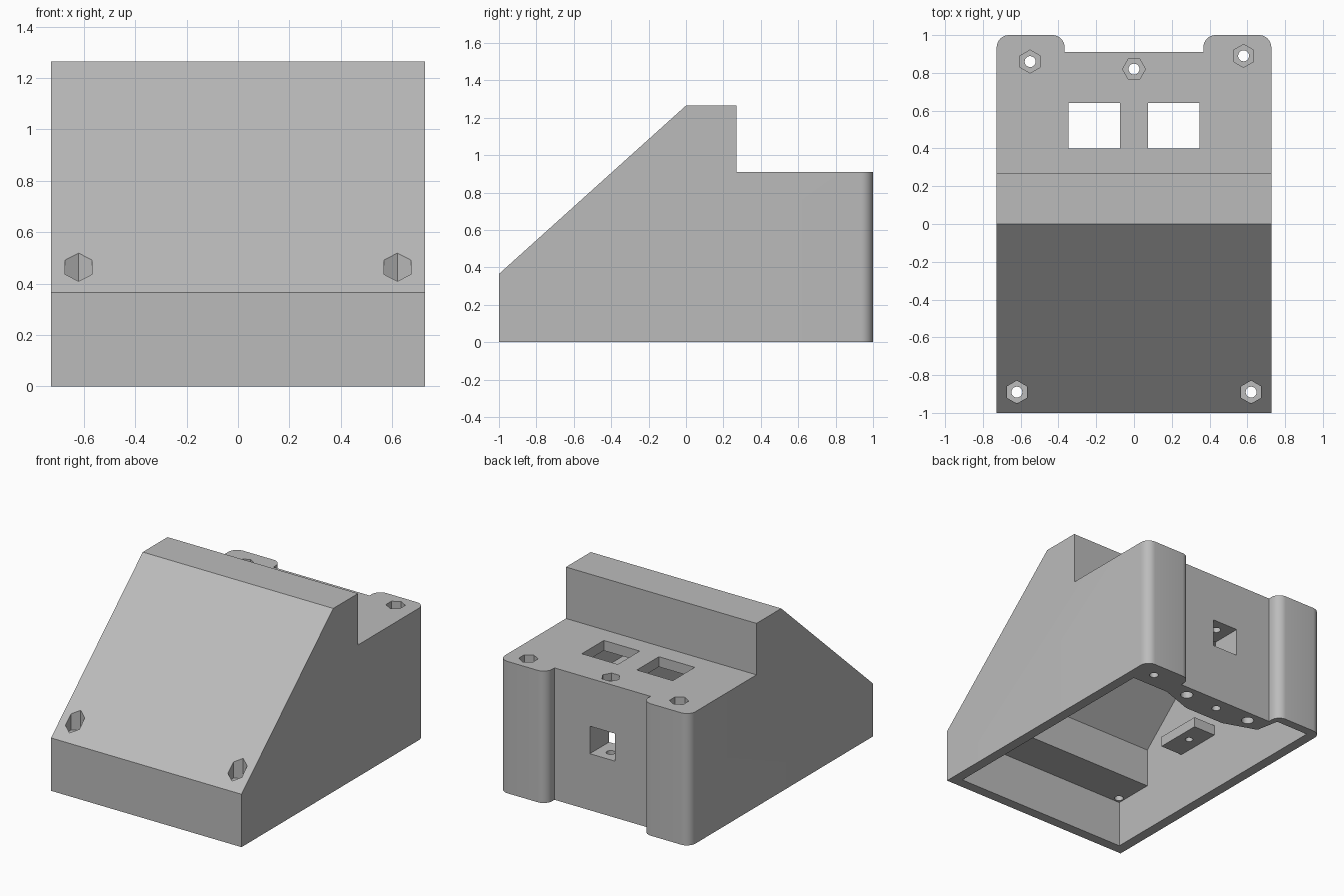
import bpy
import bmesh
from math import cos, sin, pi, radians
from mathutils import Vector

if "Cube" in bpy.data.objects:
    bpy.data.objects.remove(bpy.data.objects["Cube"], do_unlink=True)

grey = bpy.data.materials.new("plain grey plastic")
grey.use_nodes = True
grey.diffuse_color = (0.5, 0.5, 0.5, 1)
grey.node_tree.nodes["Principled BSDF"].inputs["Base Color"].default_value = (0.5, 0.5, 0.5, 1)

W = 0.727        # half width
WALL = 0.07


def prism(name, points, axis, lo, hi):
    """Extrude a 2D outline: axis 'z' takes (x, y) points, axis 'x' takes (y, z) points."""
    bm = bmesh.new()
    place = (lambda p: (p[0], p[1], lo)) if axis == "z" else (lambda p: (lo, p[0], p[1]))
    face = bm.faces.new([bm.verts.new(place(p)) for p in points])
    grown = bmesh.ops.extrude_face_region(bm, geom=[face])
    move = Vector((0, 0, hi - lo)) if axis == "z" else Vector((hi - lo, 0, 0))
    bmesh.ops.translate(bm, vec=move,
                        verts=[v for v in grown["geom"] if isinstance(v, bmesh.types.BMVert)])
    bmesh.ops.recalc_face_normals(bm, faces=bm.faces)
    mesh = bpy.data.meshes.new(name)
    bm.to_mesh(mesh)
    bm.free()
    mesh.materials.append(grey)
    obj = bpy.data.objects.new(name, mesh)
    bpy.context.collection.objects.link(obj)
    return obj


def box(name, x0, x1, y0, y1, z0, z1):
    return prism(name, [(x0, y0), (x1, y0), (x1, y1), (x0, y1)], "z", z0, z1)


def column(name, x, y, radius, sides, z0, z1, turn=0.0):
    ring = [turn + 2 * pi * i / sides for i in range(sides)]
    return prism(name, [(x + radius * cos(a), y + radius * sin(a)) for a in ring], "z", z0, z1)


def combine(target, tool, operation="DIFFERENCE"):
    mod = target.modifiers.new("cut", "BOOLEAN")
    mod.operation = operation
    mod.solver = "EXACT"
    mod.object = tool
    tool.hide_render = True
    bpy.context.view_layer.objects.active = target
    bpy.ops.object.modifier_apply(modifier=mod.name)
    bpy.data.objects.remove(tool, do_unlink=True)


def arc(cx, cy, r, start, steps=8):
    angles = [radians(start + 90 * i / steps) for i in range(steps + 1)]
    return [(cx + r * cos(a), cy + r * sin(a)) for a in angles]


# Outer shell: plan with two rounded rear tabs, trimmed by the side profile
R = 0.065
TAB = 0.367
half = arc(W - R, 1 - R, R, 0) + arc(TAB + R, 1 - R, R, 90) + [(TAB, 0.91)]
half = [(W, -1)] + half
plan = half + [(-x, y) for x, y in reversed(half)]
enclosure = prism("enclosure", plan, "z", 0, 2)
side = [(-1.2, -0.2), (-1.2, 0.185), (0, 1.265), (0.27, 1.265),
        (0.27, 0.91), (1.2, 0.91), (1.2, -0.2)]
combine(enclosure, prism("side_profile", side, "x", -1, 1), "INTERSECT")

# Inner cavity, leaving a front shelf, a rear pillar and one solid corner post
IN = W - WALL
hollow = [(-0.93, -0.1), (-0.93, 0.32), (-0.65, 0.32), (-0.65, 0.585), (0.028, 1.195),
          (0.2, 1.195), (0.2, 0.84), (1.1, 0.84), (1.1, -0.1)]
cavity = prism("cavity", hollow, "x", -IN, IN)
inner_plan = [(-1, -1), (1, -1), (1, 0.78), (0.38, 0.78), (0.15, 0.70), (-0.15, 0.70),
              (-0.38, 0.78), (-0.41, 0.94), (-1, 0.94)]
combine(cavity, prism("inner_plan", inner_plan, "z", -0.5, 2), "INTERSECT")

# Side brackets inside the walls
for s in (-1, 1):
    x0, x1 = sorted((s * 0.49, s * 0.9))
    combine(cavity, box("bracket", x0, x1, -0.31, 0.02, 0.40, 0.47))
combine(enclosure, cavity)

# Rectangular openings in the rear deck
for s in (-1, 1):
    x0, x1 = sorted((s * 0.073, s * 0.347))
    combine(enclosure, box("deck_opening", x0, x1, 0.40, 0.64, 0.75, 1.0))

# Square cable window in the back wall
combine(enclosure, box("back_window", -0.097, 0.097, 0.6, 1.0, 0.39, 0.58))

# Nut pockets with through holes: x, y, floor height, top height, turn
pockets = [(-0.62, -0.89, 0.38, 0.8, pi / 6), (0.62, -0.89, 0.38, 0.8, pi / 6),
           (-0.55, 0.86, 0.86, 1.0, pi / 6), (0.58, 0.89, 0.86, 1.0, pi / 6),
           (0.0, 0.82, 0.86, 1.0, 0.0)]
for x, y, floor, top, turn in pockets:
    combine(enclosure, column("nut_pocket", x, y, 0.061, 6, floor, top, turn))
    combine(enclosure, column("screw_hole", x, y, 0.029, 20, -0.1, 1.0))

# Blind holes under the rear pillar and holes in the brackets
for s in (-1, 1):
    combine(enclosure, column("blind_hole", s * 0.255, 0.83, 0.04, 20, -0.1, 0.25))
    combine(enclosure, column("bracket_hole", s * 0.57, -0.13, 0.025, 16, 0.35, 0.5))

# Smooth rounded corners, sharp edges elsewhere
bpy.ops.object.select_all(action="DESELECT")
enclosure.select_set(True)
bpy.context.view_layer.objects.active = enclosure
bpy.ops.object.shade_smooth_by_angle(angle=radians(25))
